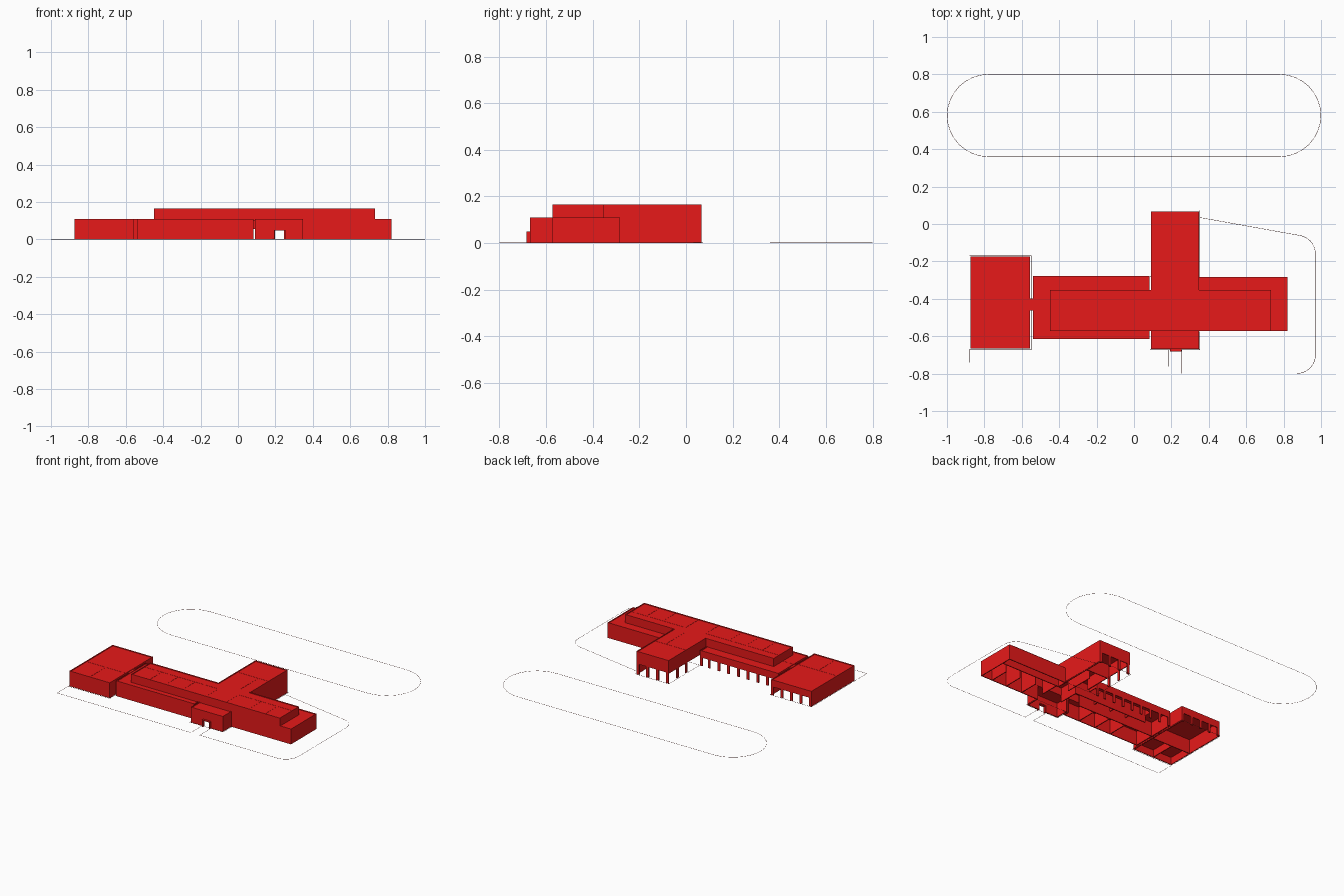
import bpy, bmesh, math
from mathutils import Matrix

if "Cube" in bpy.data.objects:
    bpy.data.objects.remove(bpy.data.objects["Cube"])

T = 0.006          # wall thickness
LOW, HIGH = 0.11, 0.165
OPEN = 0.06        # height of open colonnades

def material(name, rgb):
    m = bpy.data.materials.new(name)
    m.diffuse_color = (*rgb, 1)
    m.use_nodes = True
    m.node_tree.nodes["Principled BSDF"].inputs["Base Color"].default_value = m.diffuse_color
    return m

RED = material("red", (0.8, 0.01, 0.01))
BROWN = material("brown", (0.25, 0.05, 0.04))

def boxes(name, items, mat=RED):
    """One object made of boxes given as (x0, x1, y0, y1, z0, z1)."""
    bm = bmesh.new()
    for x0, x1, y0, y1, z0, z1 in items:
        m = Matrix.Translation(((x0 + x1) / 2, (y0 + y1) / 2, (z0 + z1) / 2))
        bmesh.ops.create_cube(bm, size=1, matrix=m @ Matrix.Diagonal((x1 - x0, y1 - y0, z1 - z0, 1)))
    me = bpy.data.meshes.new(name)
    bm.to_mesh(me)
    bm.free()
    me.materials.append(mat)
    ob = bpy.data.objects.new(name, me)
    bpy.context.collection.objects.link(ob)
    return ob

def wall_x(x0, x1, y, z0, z1):
    return (x0, x1, y - T / 2, y + T / 2, z0, z1)

def wall_y(x, y0, y1, z0, z1):
    return (x - T / 2, x + T / 2, y0, y1, z0, z1)

def shell(x0, x1, y0, y1, top, s=0, n=0, w=0, e=0, base=None):
    """Four walls (each from its own base height) and a roof just below the parapet."""
    h = T / 2
    return [wall_x(x0, x1, y0 + h, s, top), wall_x(x0, x1, y1 - h, n, top),
            wall_y(x0 + h, y0, y1, w, top), wall_y(x1 - h, y0, y1, e, top),
            (x0 + T, x1 - T, y0 + T, y1 - T, top - 0.008, top - 0.004)]

def pillars(name, xs, y, w=0.018, top=OPEN):
    return boxes(name, [(x - w / 2, x + w / 2, y - 0.008, y, 0, top) for x in xs])

def line(name, pts, closed=False):
    """Thin kerb line on the ground."""
    cu = bpy.data.curves.new(name, 'CURVE')
    cu.dimensions = '3D'
    cu.bevel_depth = 0.001
    cu.bevel_resolution = 0
    sp = cu.splines.new('POLY')
    sp.points.add(len(pts) - 1)
    for p, (x, y) in zip(sp.points, pts):
        p.co = (x, y, 0.001, 1)
    sp.use_cyclic_u = closed
    cu.materials.append(BROWN)
    bpy.context.collection.objects.link(bpy.data.objects.new(name, cu))

def arc(cx, cy, r, a0, a1, n=16):
    return [(cx + r * math.cos(math.radians(a0 + (a1 - a0) * i / n)),
             cy + r * math.sin(math.radians(a0 + (a1 - a0) * i / n))) for i in range(n + 1)]

# West hall with open north side and two rooms in the south
boxes("west_hall", shell(-0.875, -0.555, -0.665, -0.175, LOW, n=OPEN))
boxes("west_hall_partitions", [wall_x(-0.87, -0.56, -0.475, 0, LOW - 0.003),
                               wall_y(-0.72, -0.66, -0.475, 0, LOW - 0.003)])
boxes("west_hall_ceiling", [(-0.87, -0.56, -0.66, -0.475, 0.052, 0.056)])
pillars("west_hall_pillars", [-0.866, -0.79, -0.715, -0.64, -0.564], -0.175)
boxes("west_link", [wall_x(-0.556, -0.539, y, 0, LOW) for y in (-0.46, -0.40)]
      + [(-0.556, -0.539, -0.46, -0.40, LOW - 0.008, LOW - 0.004)])

# Middle wing: lower roof strips around the upper floor, arcade to the north
X0, X1 = -0.54, 0.082
boxes("middle_wing_walls", [wall_x(X0, X1, -0.612, 0, LOW), wall_x(X0, X1, -0.281, OPEN, LOW),
                            wall_y(X0 + 0.003, -0.615, -0.278, 0, LOW),
                            wall_y(X1 - 0.003, -0.615, -0.57, 0, LOW),
                            wall_y(X1 - 0.003, -0.36, -0.278, OPEN, LOW)])
boxes("middle_wing_roof", [(X0, X1, -0.355, -0.284, LOW - 0.008, LOW - 0.004),
                           (X0, X1, -0.61, -0.57, LOW - 0.008, LOW - 0.004),
                           (X0, -0.45, -0.57, -0.355, LOW - 0.008, LOW - 0.004)])
boxes("middle_wing_partitions", [wall_x(X0, X1, -0.46, 0, LOW - 0.003)]
      + [wall_y(x, -0.61, -0.46, 0, LOW - 0.008) for x in (-0.31, -0.18, -0.045)])
pillars("middle_wing_pillars", [-0.53 + 0.0775 * i for i in range(8)] + [0.074], -0.278)

# East wing
E0, E1 = 0.345, 0.822
boxes("east_wing_walls", [wall_x(E0, E1, -0.569, 0, LOW), wall_x(E0, E1, -0.286, 0, LOW),
                          wall_y(E1 - 0.003, -0.572, -0.283, 0, LOW)])
boxes("east_wing_roof", [(E0, E1 - T, -0.355, -0.289, LOW - 0.008, LOW - 0.004),
                         (0.73, E1 - T, -0.566, -0.355, LOW - 0.008, LOW - 0.004)])
boxes("east_wing_partitions", [wall_x(E0, E1, -0.355, 0, LOW - 0.008)]
      + [wall_y(x, -0.566, -0.425, 0, LOW) for x in (0.48, 0.61, 0.73)])

# Upper floor running east to west
U0, U1 = -0.45, 0.733
boxes("upper_floor_walls", [wall_x(U0, U1, -0.569, LOW - 0.008, HIGH),
                            wall_x(U0, 0.09, -0.357, LOW - 0.008, HIGH),
                            wall_x(E0, U1, -0.357, LOW - 0.008, HIGH),
                            wall_y(U0 + 0.003, -0.572, -0.354, LOW - 0.008, HIGH),
                            wall_y(U1 - 0.003, -0.572, -0.354, LOW - 0.008, HIGH)])
boxes("upper_floor_roof", [(U0, U1, -0.569, -0.357, HIGH - 0.008, HIGH - 0.004)])
rooms = (-0.31, -0.18, -0.045, 0.14, 0.30, 0.48, 0.61)
boxes("upper_floor_partitions",
      [wall_x(U0, 0.14, -0.423, 0.055, HIGH - 0.003), wall_x(0.30, U1, -0.423, 0.055, HIGH - 0.003)]
      + [wall_y(x, -0.569, -0.423, 0.055, HIGH - 0.003) for x in rooms])

# North wing on corner pillars
N0, N1 = 0.092, 0.347
boxes("north_wing_walls", [wall_x(N0, N1, 0.064, 0.075, HIGH), wall_y(N1 - 0.003, -0.357, 0.067, 0, HIGH),
                           wall_y(N0 + 0.003, -0.357, 0.067, 0.07, HIGH),
                           wall_x(N0, N1, -0.14, 0.055, HIGH - 0.003),
                           wall_y(0.26, -0.357, -0.14, 0, HIGH - 0.003)])
boxes("north_wing_roof", [(N0, N1 - T, -0.357, 0.061, HIGH - 0.008, HIGH - 0.004)])
pillars("north_wing_pillars", [0.103, 0.18, 0.26, 0.336], 0.067, 0.02, 0.08)
boxes("north_wing_side_pillars", [(N0, N0 + 0.008, y - 0.01, y + 0.01, 0, 0.075) for y in (-0.14, -0.04)])

# Entrance block with an open doorway and small porch
D0, D1, F = 0.195, 0.25, -0.665
boxes("entrance_block", [wall_x(N0, D0, F, 0, LOW), wall_x(D1, N1, F, 0, LOW), wall_x(D0, D1, F, 0.05, LOW),
                         wall_y(N0 + 0.003, F, -0.569, 0, LOW), wall_y(N1 - 0.003, F, -0.569, 0, LOW),
                         (N0, N1, F, -0.57, LOW - 0.008, LOW - 0.004)])
boxes("entrance_porch", [(D0, D1, -0.683, F, 0.046, 0.05), wall_y(D0, -0.683, F, 0, 0.05),
                         wall_y(D1, -0.683, F, 0, 0.05)])

# Ground lines: oval track, drive and block outlines
line("oval_track", arc(0.779, 0.58, 0.22, -90, 90) + arc(-0.779, 0.58, 0.22, 90, 270), True)
line("west_drive", [(-0.88, -0.672), (-0.88, -0.799), (0.185, -0.799), (0.185, -0.672)])
line("east_drive", [(0.255, -0.672), (0.255, -0.799)] + arc(0.87, -0.699, 0.1, -90, 0)
     + arc(0.87, -0.16, 0.1, 0, 78) + [(0.35, 0.035)])
for nm, (a, b, c, d) in {"west_outline": (-0.88, -0.55, -0.672, -0.17),
                         "entrance_outline": (0.086, 0.352, -0.672, -0.575),
                         "north_outline": (0.086, 0.352, -0.28, 0.072)}.items():
    line(nm, [(a, c), (b, c), (b, d), (a, d)], True)
